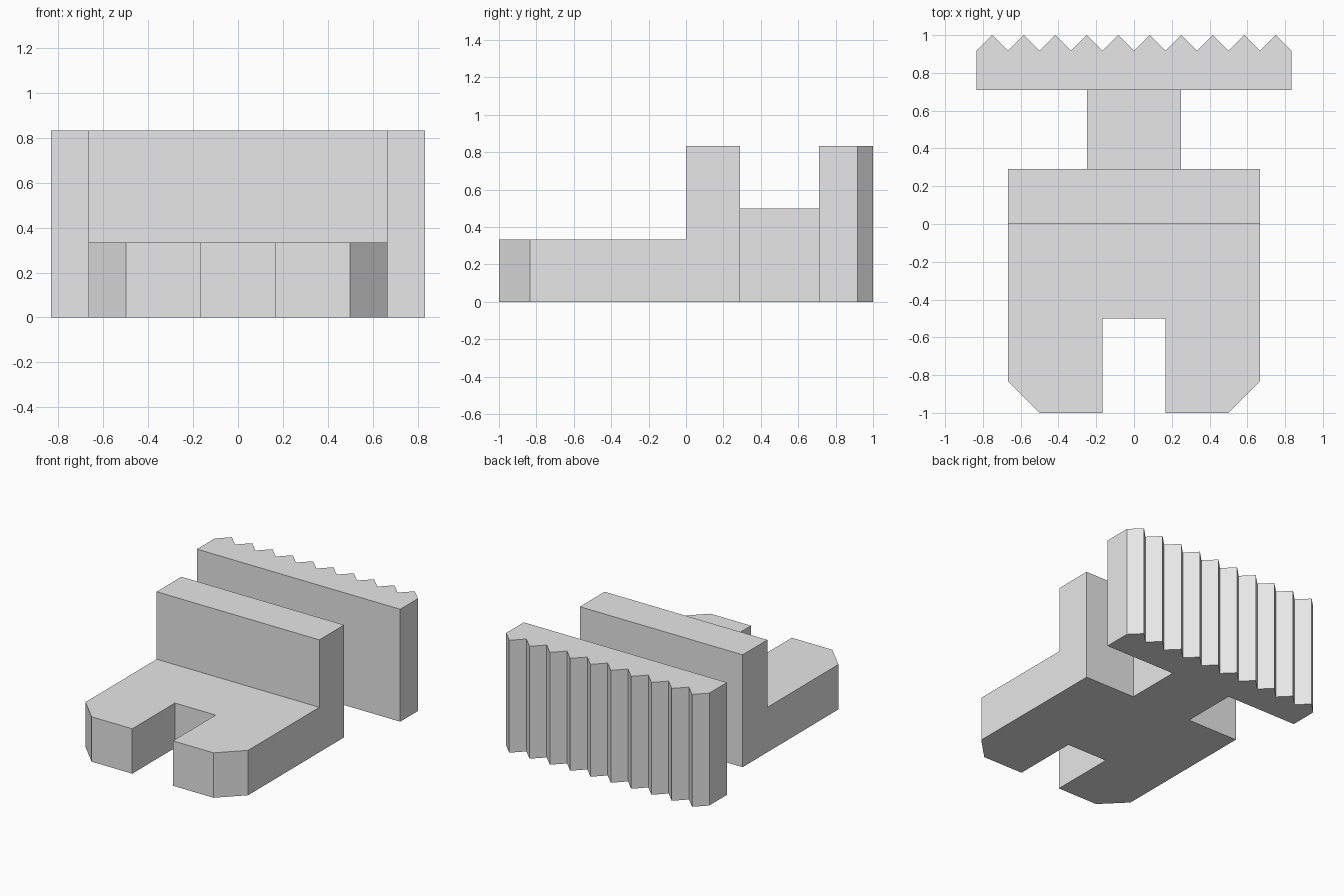
import bpy
import bmesh

cube = bpy.data.objects.get("Cube")
if cube:
    bpy.data.objects.remove(cube, do_unlink=True)

# Single plain grey material
GREY = (0.8, 0.8, 0.8, 1.0)
grey = bpy.data.materials.new("plain_grey")
grey.use_nodes = True
grey.diffuse_color = GREY
grey.node_tree.nodes["Principled BSDF"].inputs["Base Color"].default_value = GREY


def prism(name, outline, height):
    """Extrude a flat outline up from the ground."""
    bm = bmesh.new()
    base = bm.faces.new([bm.verts.new((x, y, 0)) for x, y in outline])
    top = bmesh.ops.extrude_face_region(bm, geom=[base], use_keep_orig=True)["geom"]
    bmesh.ops.translate(bm, vec=(0, 0, height),
                        verts=[v for v in top if isinstance(v, bmesh.types.BMVert)])
    bmesh.ops.recalc_face_normals(bm, faces=bm.faces)
    mesh = bpy.data.meshes.new(name)
    bm.to_mesh(mesh)
    bm.free()
    mesh.materials.append(grey)
    obj = bpy.data.objects.new(name, mesh)
    bpy.context.collection.objects.link(obj)
    return obj


def mirrored(half):
    """Complete a right-hand outline with its mirror image."""
    return half + [(-x, y) for x, y in reversed(half)]


BODY, NECK, SLOT = 0.667, 0.25, 0.167
WALL_BACK, GRIP_FRONT = 0.29, 0.71

# Forked front plate with chamfered corners
prism("forked_plate", mirrored([(SLOT, -0.5), (SLOT, -1), (0.5, -1),
                                (BODY, -0.833), (BODY, 0)]), 0.333)

# Upright wall behind the plate
prism("upright_wall", mirrored([(BODY, 0), (BODY, WALL_BACK)]), 0.833)

# Narrow neck joining wall and grip
prism("neck", mirrored([(NECK, WALL_BACK), (NECK, GRIP_FRONT)]), 0.5)

# Rear grip with a row of vertical V-shaped ridges
RIDGES, HALF = 10, 0.833
step = HALF / RIDGES
zigzag = [(HALF - i * step, 1.0 if i % 2 else 0.917) for i in range(2 * RIDGES + 1)]
prism("ridged_grip", [(-HALF, GRIP_FRONT), (HALF, GRIP_FRONT)] + zigzag, 0.833)
